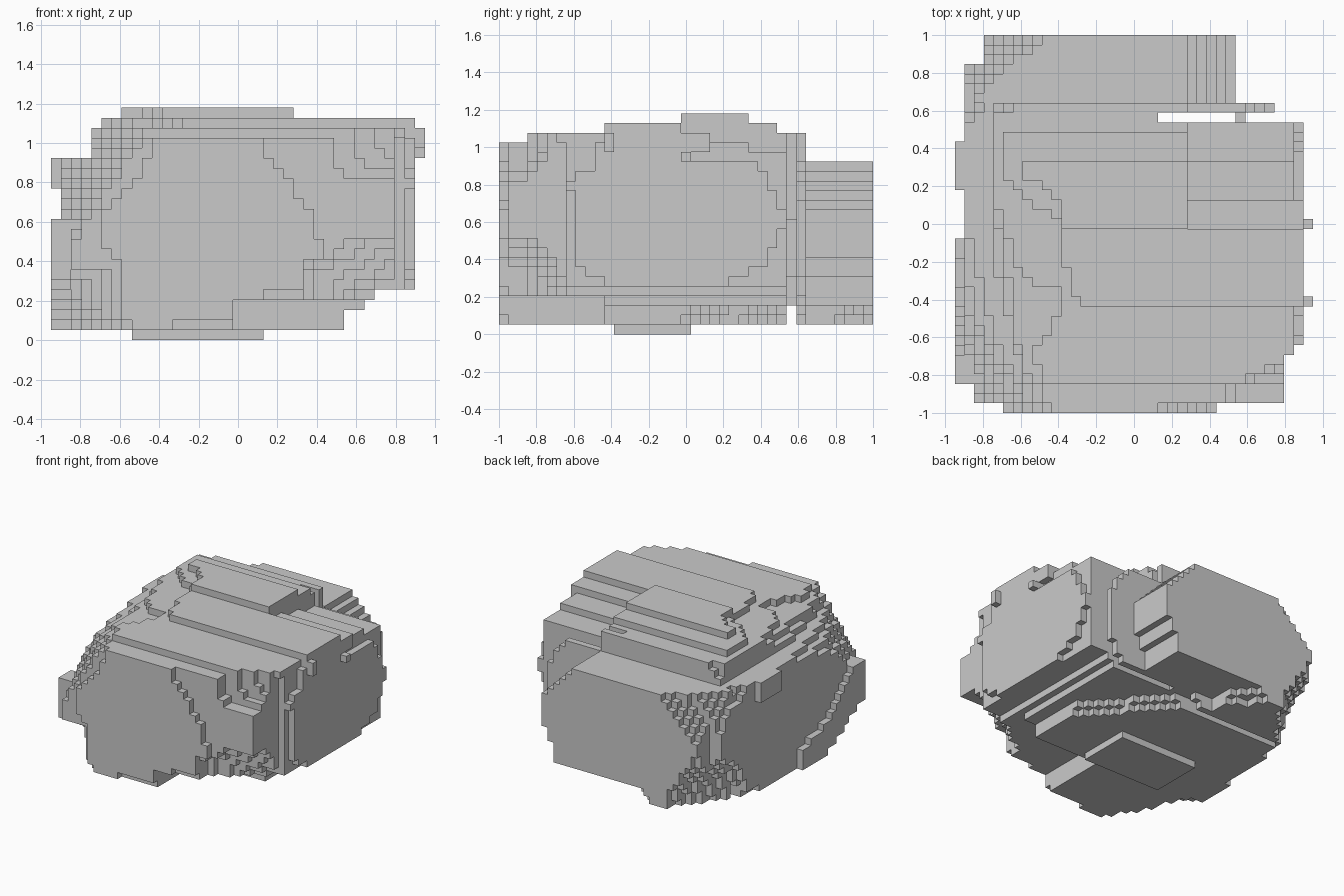
import bpy
import bmesh

old = bpy.data.objects.get("Cube")
if old:
    bpy.data.objects.remove(old, do_unlink=True)

NX, NY, NZ = 37, 39, 23
CELL = 2 / NY


def inside(u, v, poly):
    """Point in polygon test."""
    hit = False
    for (a, b), (c, d) in zip(poly, poly[1:] + poly[:1]):
        if (b > v) != (d > v) and u < (c - a) * (v - b) / (d - b) + a:
            hit = not hit
    return hit


def flared(u, v, poly, centre, depth, rate):
    """Point in a face outline that widens with depth below the face."""
    s = 1 + max(depth, 0) * rate
    return inside(centre[0] + (u - centre[0]) / s, centre[1] + (v - centre[1]) / s, poly)


# Outlines of the flat sides; the wall is the larger step behind the front
FRONT = [(-.69, .46), (-.69, .62), (-.54, .77), (-.39, 1.04), (.08, 1.04), (.28, .77),
         (.38, .67), (.38, .52), (.44, .46), (.33, .36), (.33, .26), (.13, .26), (.13, .2),
         (-.03, .2), (-.03, .1), (-.33, .1), (-.33, .05), (-.49, .05), (-.59, .1), (-.59, .36)]
WALL = [(-.9, .36), (-.9, .5), (-.69, .8), (-.5, 1.04), (.48, 1.04), (.53, .82), (.79, .82),
        (.79, .52), (.59, .52), (.43, .41), (.33, .36), (.33, .21), (.13, .21), (-.03, .04),
        (-.5, .04), (-.62, .1), (-.64, .36)]
SIDE = [(-.59, .36), (-.59, .72), (-.64, .82), (-.5, .9), (-.44, 1.13), (.08, 1.13),
        (.13, 1), (.28, .98), (.44, .83), (.54, .62), (.44, .4), (.18, .26), (-.39, .26)]
BACK = [(.23, .93), (.38, .82), (.54, .62), (.54, .46), (.46, .3), (.4, .15), (-.3, .15),
        (-.35, .05), (-.55, .05), (-.62, .15), (-.62, .3), (-.74, .4), (-.79, .6),
        (-.62, .77), (-.48, .93)]
LEFT = [(-.87, .38), (-.87, .5), (-.7, .65), (-.48, .82), (.1, .93), (.5, .93),
        (.8, .75), (.85, .5), (.6, .3), (.5, .1), (.3, .05), (-.3, .05)]

# Raised band along the lower edge of the left-hand outline
RIDGE = [(-.85, .35), (-.85, .6), (-.74, .62), (-.4, .3), (-.07, .2), (-.07, .05), (-.35, .05)]

# Stepped terraces of the top: upper height and plan outline
TERRACES = [
    (.93, [(-.95, .64), (.9, .64), (.9, -.63), (.79, -.63), (.79, -.95), (.44, -1.01),
           (-.69, -1.01), (-.95, -.85)]),
    (.98, [(-.74, .64), (.28, .64), (.28, .54), (.85, .54), (.9, -.63), (.79, -.64),
           (.75, -.95), (.44, -1.01), (-.5, -1.01), (-.6, -.75), (-.74, -.2)]),
    (1.03, [(-.74, .64), (.28, .64), (.28, .33), (.9, .33), (.9, -.63), (.79, -.64),
            (.75, -.95), (.44, -1.01), (-.4, -1.01), (-.6, -.75), (-.64, -.4), (-.74, .1)]),
    (1.08, [(-.74, .64), (.28, .64), (.28, .13), (.9, .13), (.9, -.63), (.75, -.85),
            (-.49, -.85), (-.54, -.65), (-.4, -.5), (-.4, -.35), (-.6, -.28),
            (-.65, -.1), (-.74, .1)]),
    (1.13, [(-.69, .48), (.28, .48), (.28, -.02), (.9, -.02), (.9, -.43), (-.28, -.43),
            (-.38, -.2), (-.38, 0), (-.69, .23)]),
    (1.18, [(-.65, .33), (.28, .33), (.28, -.02), (-.38, -.02), (-.38, .1),
            (-.5, .23), (-.65, .23)]),
]


def under_terrace(x, y, z):
    return next((inside(x, y, plan) for top, plan in TERRACES if z < top), False)


def right_limit(y, z):
    """Right edge of the undercut belly, narrower under the front."""
    if y < -.45 and z < .2:
        return -.03
    return next((x for top, x in ((.15, .54), (.2, .64), (.25, .69)) if z < top), .9)


def left_limit(y):
    return -.79 if y > .85 else -.9


def above_belly(x, y, z):
    """Underside, rising towards the back right corner."""
    return z > .05 + min(max(x + .86 * y - .45, 0), .1)


def front_step(x, y, z):
    if y < -.95:
        return inside(x, z, FRONT)
    rate = 3.5 if x > 0 else 1.7
    return flared(x, z, WALL, (-.05, .55), y + .87, rate)


def left_step(x, y, z):
    return flared(y, z, LEFT, (0, .5), x + .87, 2)


def main_body(x, y, z):
    return (y < .54 and left_limit(y) < x < right_limit(y, z)
            and above_belly(x, y, z) and under_terrace(x, y, z)
            and front_step(x, y, z) and left_step(x, y, z)
            and flared(y, z, SIDE, (0, .65), .87 - x, 12))


def back_slab(x, y, z):
    return (.64 < y and left_limit(y) < x and z < .93
            and (inside(x, z, BACK) if x > -.2 else
                 flared(x, z, BACK, (-.1, .5), .97 - y, 1.5))
            and above_belly(x, y, z) and left_step(x, y, z))


def seam(x, y, z):
    """Neck and thin plate between the body and the slab."""
    neck = .54 < y < .59 and x < .12 and z > .15
    plate = .59 < y < .64 and flared(x, z, BACK, (-.1, .5), .25, 1.5)
    return ((neck or plate) and -.9 < x < .74 and above_belly(x, y, z)
            and under_terrace(x, y, z) and left_step(x, y, z))


# Foot, side knobs and loose lumps as boxes: low corner, high corner
LUMPS = [
    ((-.54, -.39, 0), (.13, .02, .06)),
    ((.85, -.03, .92), (.95, .02, .98)),
    ((.85, -.44, .97), (.95, -.38, 1.08)),
    ((-.95, .18, .77), (-.85, .44, .93)),
    ((.54, .53, .3), (.59, .6, .62)),
]


def lump(x, y, z):
    return (any(all(a < p < b for a, p, b in zip(lo, (x, y, z), hi)) for lo, hi in LUMPS)
            or (x < -.85 and inside(y, z, RIDGE)))


def centre(i, j, k):
    return (i - NX // 2) * CELL, (j - NY // 2) * CELL, (k + .5) * CELL


cells = {(i, j, k) for i in range(NX) for j in range(NY) for k in range(NZ)
         if any(part(*centre(i, j, k)) for part in (main_body, back_slab, seam, lump))}

# Skin the blocks, keeping only exposed faces
bm = bmesh.new()
verts = {}


def corner(key):
    if key not in verts:
        x, y, z = centre(*key)
        verts[key] = bm.verts.new((x - CELL / 2, y - CELL / 2, z - CELL / 2))
    return verts[key]


for cell in cells:
    for axis in range(3):
        for side in (0, 1):
            near = list(cell)
            near[axis] += 2 * side - 1
            if tuple(near) in cells:
                continue
            ring = []
            for a, b in ((0, 0), (1, 0), (1, 1), (0, 1)):
                p = list(cell)
                p[axis] += side
                p[(axis + 1) % 3] += a
                p[(axis + 2) % 3] += b
                ring.append(corner(tuple(p)))
            bm.faces.new(ring if side else ring[::-1])

# Merge flat areas into clean faces
bmesh.ops.dissolve_limit(bm, angle_limit=.01, verts=bm.verts[:], edges=bm.edges[:])
mesh = bpy.data.meshes.new("boulder")
bm.to_mesh(mesh)
bm.free()

stone = bpy.data.materials.new("stone_grey")
stone.use_nodes = True
grey = (.59, .59, .59, 1)
stone.diffuse_color = grey
stone.node_tree.nodes["Principled BSDF"].inputs["Base Color"].default_value = grey
mesh.materials.append(stone)
bpy.context.collection.objects.link(bpy.data.objects.new("boulder", mesh))
